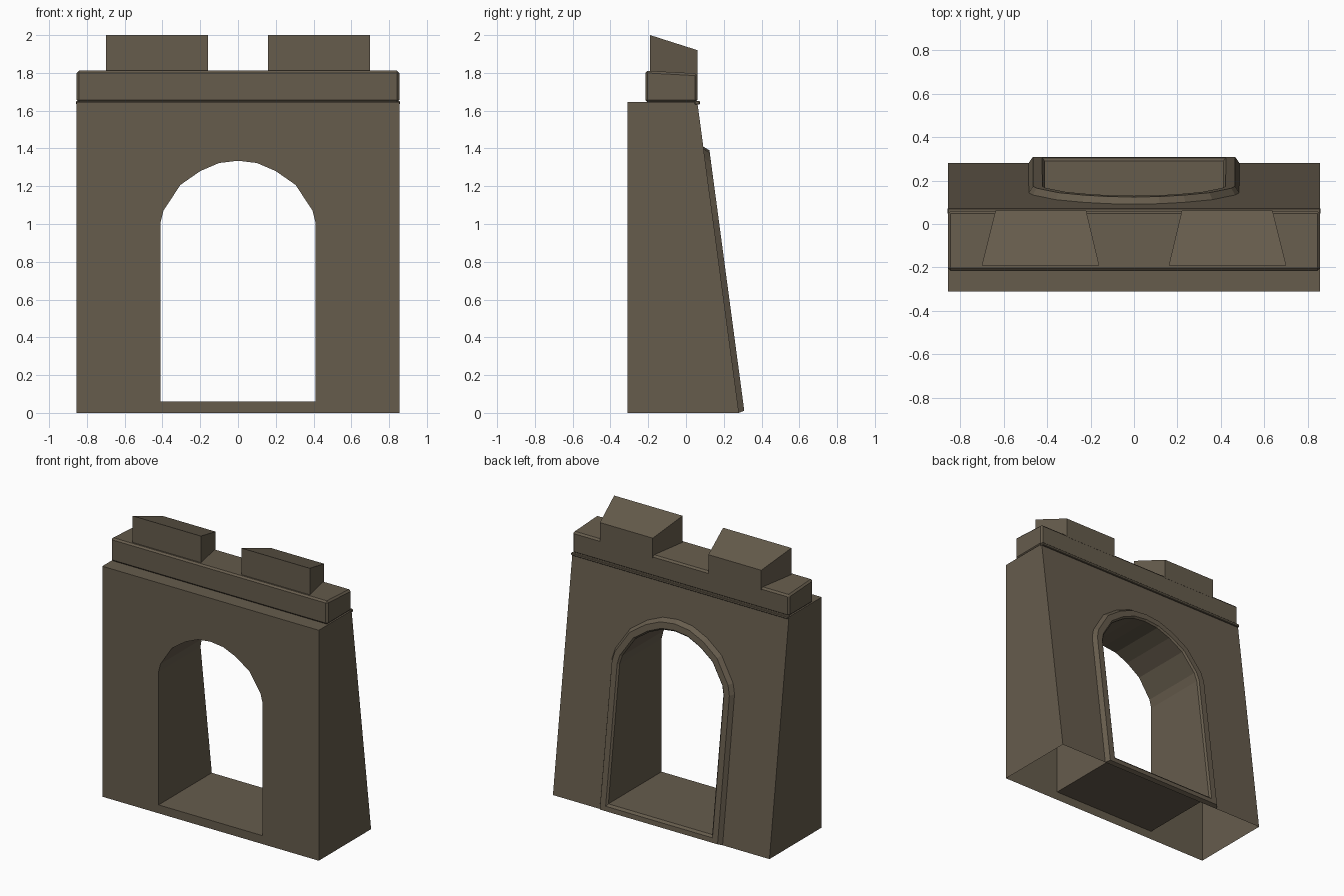
import bpy, bmesh, math

if "Cube" in bpy.data.objects:
    bpy.data.objects.remove(bpy.data.objects["Cube"])

stone = bpy.data.materials.new("brown stone")
stone.diffuse_color = (0.133, 0.107, 0.073, 1)
stone.use_nodes = True
stone.node_tree.nodes["Principled BSDF"].inputs["Base Color"].default_value = stone.diffuse_color

W, TOP, FRONT = 0.855, 1.645, -0.31      # half width, wall height, front plane
ARCH = [(0, 1.335), (0.10, 1.323), (0.20, 1.28), (0.305, 1.207),
        (0.395, 1.07), (0.41, 1.01)]     # right half of the arch curve
CENTRE = 0.93


def back(z):
    """Depth of the sloping rear face at height z."""
    return 0.28 - 0.22 * z / TOP


def half_opening(d, floor):
    """Right half of the opening outline, grown outwards by d."""
    pts = []
    for x, z in ARCH:
        r = math.hypot(x, z - CENTRE)
        pts.append((x * (r + d) / r, CENTRE + (z - CENTRE) * (r + d) / r))
    return pts + [(0.41 + d, floor)]


def finish(name, bm, bevel=0):
    bmesh.ops.remove_doubles(bm, verts=bm.verts, dist=1e-5)
    bmesh.ops.recalc_face_normals(bm, faces=bm.faces)
    me = bpy.data.meshes.new(name)
    bm.to_mesh(me)
    bm.free()
    me.materials.append(stone)
    ob = bpy.data.objects.new(name, me)
    bpy.context.collection.objects.link(ob)
    if bevel:
        mod = ob.modifiers.new("edge", 'BEVEL')
        mod.width, mod.segments = bevel, 1
    return ob


def loop(bm, d, floor, depth):
    """Closed ring of vertices around the opening."""
    half = half_opening(d, floor)
    pts = half + [(-x, z) for x, z in reversed(half[1:])]
    return [bm.verts.new((x, depth(z), z)) for x, z in pts]


def bridge(bm, a, b):
    for i in range(len(a)):
        j = (i + 1) % len(a)
        bm.faces.new((a[i], a[j], b[j], b[i]))


# Gate wall: hollow shell, open underneath, with an arched passage
bm = bmesh.new()
for s in (1, -1):
    front = [(0, 0), (W, 0), (W, TOP), (0, TOP)] + half_opening(0, 0.06) + [(0, 0.06)]
    rear = [(W, 0), (W, TOP), (0, TOP)] + half_opening(0.075, 0)
    bm.faces.new([bm.verts.new((s * x, FRONT, z)) for x, z in front])
    bm.faces.new([bm.verts.new((s * x, back(z), z)) for x, z in rear])
    bm.faces.new([bm.verts.new((s * W, y, z)) for y, z in
                  ((FRONT, 0), (back(0), 0), (back(TOP), TOP), (FRONT, TOP))])
    bm.faces.new([bm.verts.new((s * x, y, TOP)) for x, y in
                  ((0, FRONT), (W, FRONT), (W, back(TOP)), (0, back(TOP)))])

# Passage lining and the raised, chamfered surround on the rear face
rings = [loop(bm, 0, 0.06, lambda z: FRONT),
         loop(bm, 0, 0.06, lambda z: back(z) + 0.018),
         loop(bm, 0.012, 0.045, lambda z: back(z) + 0.03),
         loop(bm, 0.055, 0.012, lambda z: back(z) + 0.03),
         loop(bm, 0.075, 0, back)]
for a, b in zip(rings, rings[1:]):
    bridge(bm, a, b)
finish("gate_wall", bm)


def prism(name, xf, xb, yz, bevel=0):
    """Block from a side profile; x range xf at the front and xb at the back."""
    bm = bmesh.new()
    ymin = min(y for y, z in yz)
    sides = [[bm.verts.new(((xf if y == ymin else xb)[k], y, z)) for y, z in yz]
             for k in (0, 1)]
    for f in sides:
        bm.faces.new(f)
    bridge(bm, *sides)
    return finish(name, bm, bevel)


# Parapet course and the thin rear string course below it
full = (-W, W)
prism("parapet", full, full,
      [(-0.215, 1.645), (0.06, 1.645), (0.06, 1.797), (-0.215, 1.812)], 0.012)
wide = (-0.858, 0.858)
prism("string_course", wide, wide,
      [(0.045, 1.632), (0.074, 1.632), (0.074, 1.652), (0.045, 1.652)], 0.004)

# Sloping merlons, tapering towards the rear
for name, s in (("left_merlon", -1), ("right_merlon", 1)):
    prism(name, (s * 0.16, s * 0.70), (s * 0.22, s * 0.637),
          [(-0.19, 1.78), (0.061, 1.78), (0.061, 1.92), (-0.19, 2.0)])
